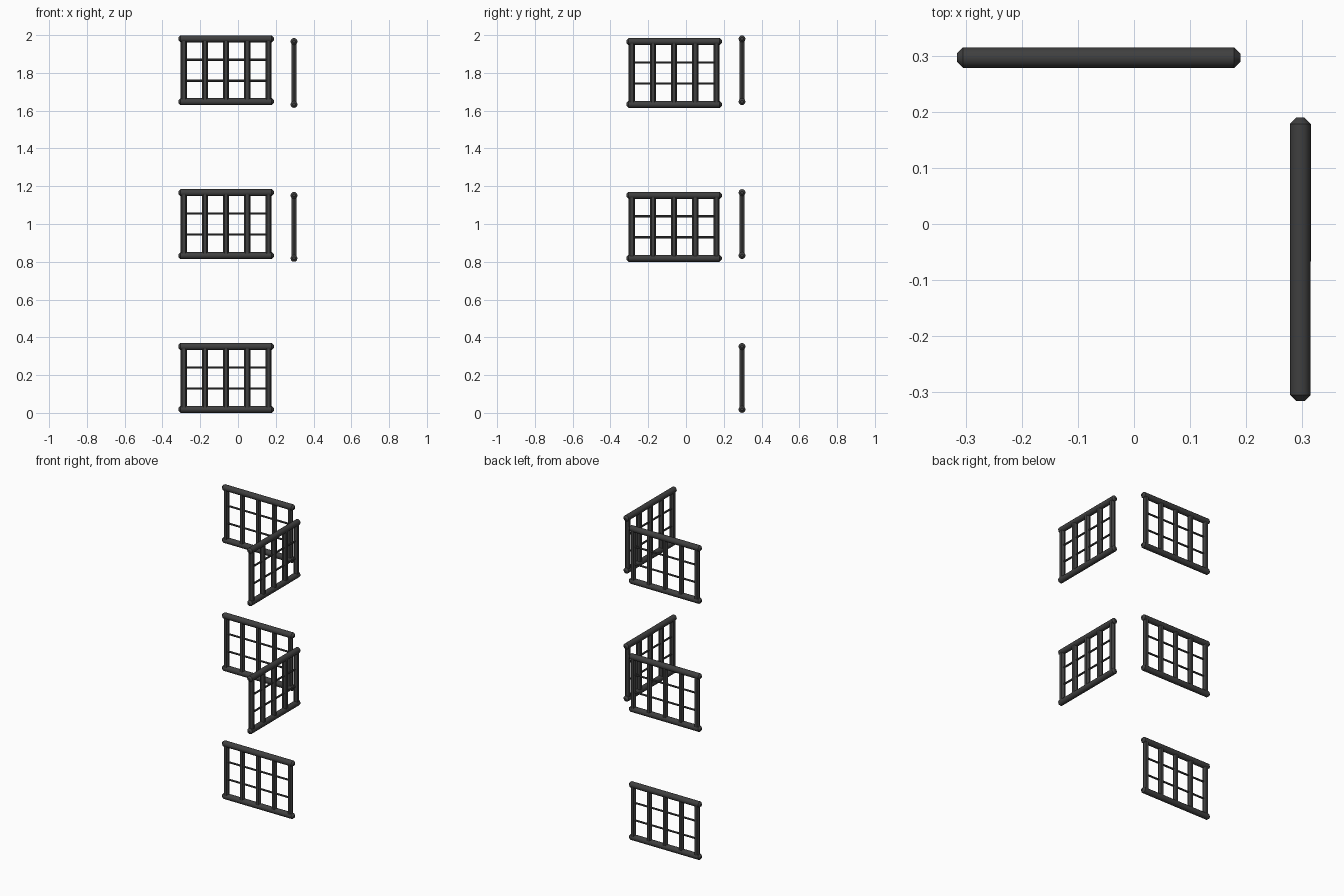
import bpy, bmesh, math
from mathutils import Matrix, Vector

if "Cube" in bpy.data.objects:
    bpy.data.objects.remove(bpy.data.objects["Cube"])

iron = bpy.data.materials.new("dark_iron")
iron.diffuse_color = (0.05, 0.05, 0.05, 1)
iron.use_nodes = True
iron.node_tree.nodes["Principled BSDF"].inputs["Base Color"].default_value = iron.diffuse_color

RAIL_R, BAR_R, ROD_R = 0.0185, 0.0165, 0.006
HALF, STEP, HEIGHT = 0.2525, 0.112, 0.333   # panel half length, bar spacing, rail spacing


def lathe(bm, profile, sides, axis, origin, phase=0.0):
    """Closed solid from (position, radius) rings along the x or z axis."""
    rings = []
    for t, r in profile:
        ring = []
        for i in range(sides):
            a = phase + 2 * math.pi * i / sides
            u, v = r * math.cos(a), r * math.sin(a)
            p = Vector((t, u, v)) if axis == "x" else Vector((u, v, t))
            ring.append(bm.verts.new(p + Vector(origin)))
        rings.append(ring)
    for a, b in zip(rings, rings[1:]):
        for i in range(sides):
            j = (i + 1) % sides
            bm.faces.new((a[i], a[j], b[j], b[i]))
    bm.faces.new(rings[0][::-1])
    bm.faces.new(rings[-1])


def finish(bm, name, matrix):
    bm.transform(matrix)
    bmesh.ops.recalc_face_normals(bm, faces=bm.faces)
    me = bpy.data.meshes.new(name)
    bm.to_mesh(me)
    bm.free()
    me.materials.append(iron)
    ob = bpy.data.objects.new(name, me)
    bpy.context.collection.objects.link(ob)
    bpy.ops.object.select_all(action="DESELECT")
    ob.select_set(True)
    bpy.context.view_layer.objects.active = ob
    bpy.ops.object.shade_smooth_by_angle(angle=math.radians(40))


def panel(name, matrix):
    # Rails with chamfered ends
    bm = bmesh.new()
    c = 0.011
    prof = [(-HALF, RAIL_R - c), (-HALF + c, RAIL_R), (HALF - c, RAIL_R), (HALF, RAIL_R - c)]
    for z in (0, HEIGHT):
        lathe(bm, prof, 12, "x", (0, 0, z), math.pi / 12 * 0)
    finish(bm, name + "_rails", matrix)
    # Upright bars
    bm = bmesh.new()
    for i in range(-2, 3):
        lathe(bm, [(0, BAR_R), (HEIGHT, BAR_R)], 6, "z", (i * STEP, 0, 0))
    finish(bm, name + "_upright_bars", matrix)
    # Thin cross rods
    bm = bmesh.new()
    for k in (1, 2):
        lathe(bm, [(-2 * STEP, ROD_R), (2 * STEP, ROD_R)], 8, "x", (0, 0, HEIGHT * k / 3))
    finish(bm, name + "_cross_rods", matrix)


OFF, SIDE, PITCH, DROP = -0.063, 0.2965, 0.8145, 0.0145
for row in range(3):
    z = RAIL_R + row * PITCH
    # Back panel on every level
    panel(f"back_railing_{row}", Matrix.Translation((OFF, SIDE, z)))
    # Right panel on the upper two levels, slightly lower
    if row:
        panel(f"right_railing_{row}",
              Matrix.Translation((SIDE, OFF, z - DROP)) @ Matrix.Rotation(math.pi / 2, 4, "Z"))
